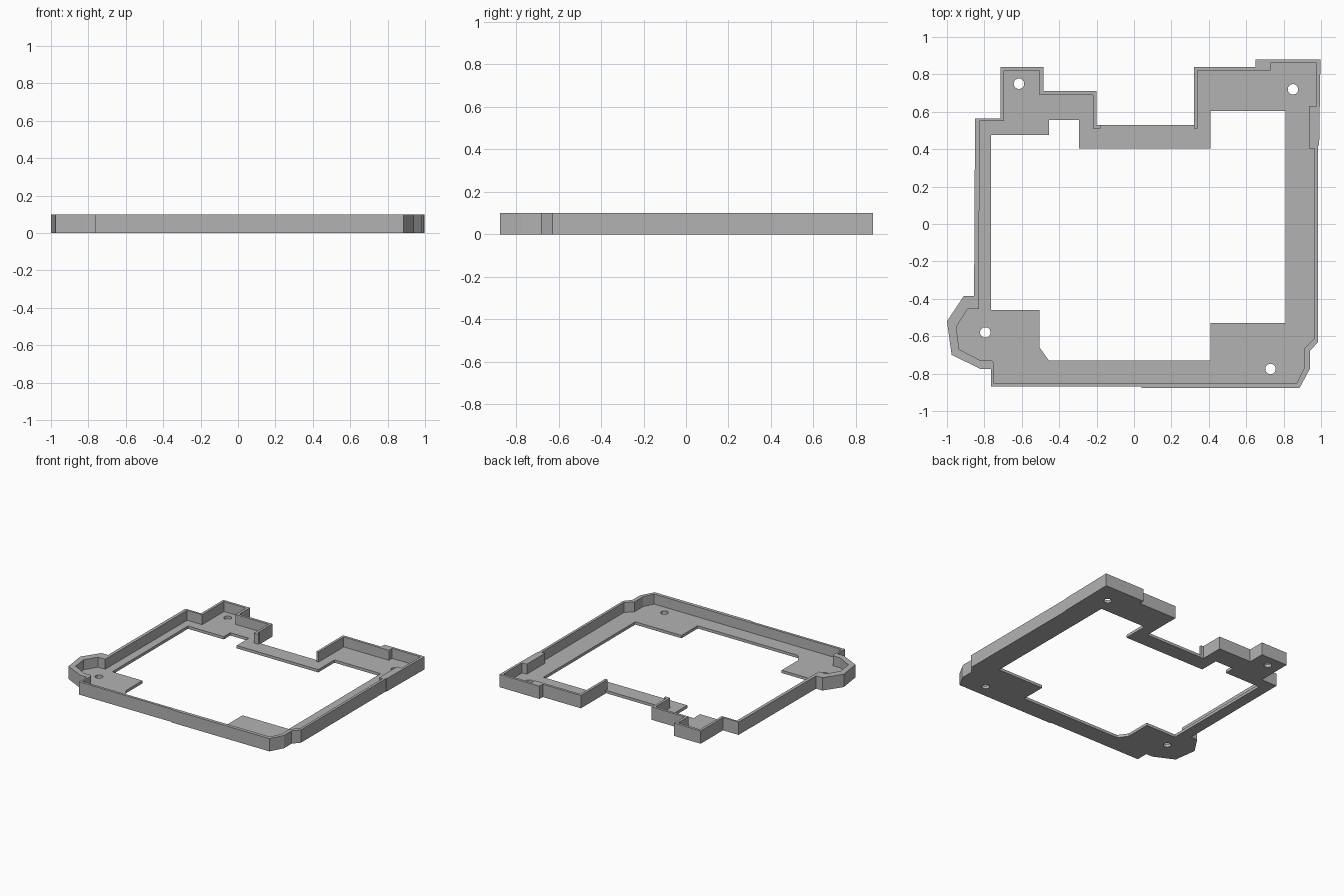
import bpy
import math

HEIGHT = 0.1
FLOOR = 0.022

default_cube = bpy.data.objects.get("Cube")
if default_cube:
    bpy.data.objects.remove(default_cube, do_unlink=True)

grey = bpy.data.materials.new("plain grey")
grey.use_nodes = True
grey.diffuse_color = (0.45, 0.45, 0.45, 1)
grey.node_tree.nodes["Principled BSDF"].inputs["Base Color"].default_value = grey.diffuse_color


def circle(center, radius, sides=24):
    """Points of a round screw hole."""
    return [(center[0] + radius * math.cos(math.tau * i / sides),
             center[1] + radius * math.sin(math.tau * i / sides)) for i in range(sides)]


def extruded_plate(name, loops, height):
    """Fill flat loops (the later ones are holes) and raise them from the ground."""
    curve = bpy.data.curves.new(name, "CURVE")
    curve.dimensions = "2D"
    curve.fill_mode = "BOTH"
    curve.extrude = height / 2
    for loop in loops:
        spline = curve.splines.new("POLY")
        spline.points.add(len(loop) - 1)
        for point, (x, y) in zip(spline.points, loop):
            point.co = (x, y, 0, 1)
        spline.use_cyclic_u = True
    plate = bpy.data.objects.new(name, curve)
    bpy.context.collection.objects.link(plate)
    plate.location.z = height / 2
    bpy.ops.object.select_all(action="DESELECT")
    plate.select_set(True)
    bpy.context.view_layer.objects.active = plate
    bpy.ops.object.convert(target="MESH")
    plate = bpy.context.view_layer.objects.active
    plate.data.materials.clear()
    plate.data.materials.append(grey)
    for face in plate.data.polygons:
        face.use_smooth = False
        face.material_index = 0
    return plate


# Outside of the rim, clockwise from the right end of the rear gap
outer_path = [
    (.32, .53), (.32, .84), (.65, .84), (.65, .88), (.997, .88), (.99, .42),
    (.985, .42), (.985, -.63), (.94, -.68), (.94, -.775), (.885, -.877),
    (.04, -.877), (.04, -.87), (-.765, -.87), (-.765, -.775), (-.82, -.775),
    (-.975, -.7), (-1, -.52), (-.91, -.385), (-.855, -.385), (-.85, .565),
    (-.715, .565), (-.715, .84), (-.485, .84), (-.485, .71), (-.2, .71), (-.2, .53),
]

# Inside of the rim, same direction, ending in the small return at the gap
inner_path = [
    (.32, .51), (.34, .51), (.34, .82), (.73, .82), (.73, .86), (.975, .86),
    (.975, .63), (.935, .63), (.935, .405), (.965, .405), (.965, -.61),
    (.91, -.665), (.91, -.77), (.87, -.85), (-.75, -.85), (-.75, -.745),
    (-.76, -.73), (-.82, -.73), (-.935, -.67), (-.95, -.55), (-.89, -.455),
    (-.83, -.455), (-.825, .55), (-.695, .55), (-.695, .82), (-.505, .82),
    (-.505, .69), (-.22, .69), (-.22, .51), (-.18, .51), (-.18, .53),
]

# Large opening in the floor
opening = [
    (-.765, .475), (-.455, .475), (-.455, .555), (-.295, .555), (-.295, .405),
    (.41, .405), (.41, .605), (.81, .605), (.81, -.53), (.41, -.53),
    (.41, -.73), (-.455, -.73), (-.505, -.66), (-.505, -.46), (-.765, -.46),
]

# Screw holes in the corners
screw_holes = [circle(center, 0.028) for center in
               ((-.615, .75), (.85, .72), (-.795, -.58), (.73, -.775))]

# Rim wall and the floor that fits inside it
extruded_plate("rim_wall", [outer_path + inner_path[::-1]], HEIGHT)
extruded_plate("floor_plate", [inner_path + [(.32, .53)], opening] + screw_holes, FLOOR)
